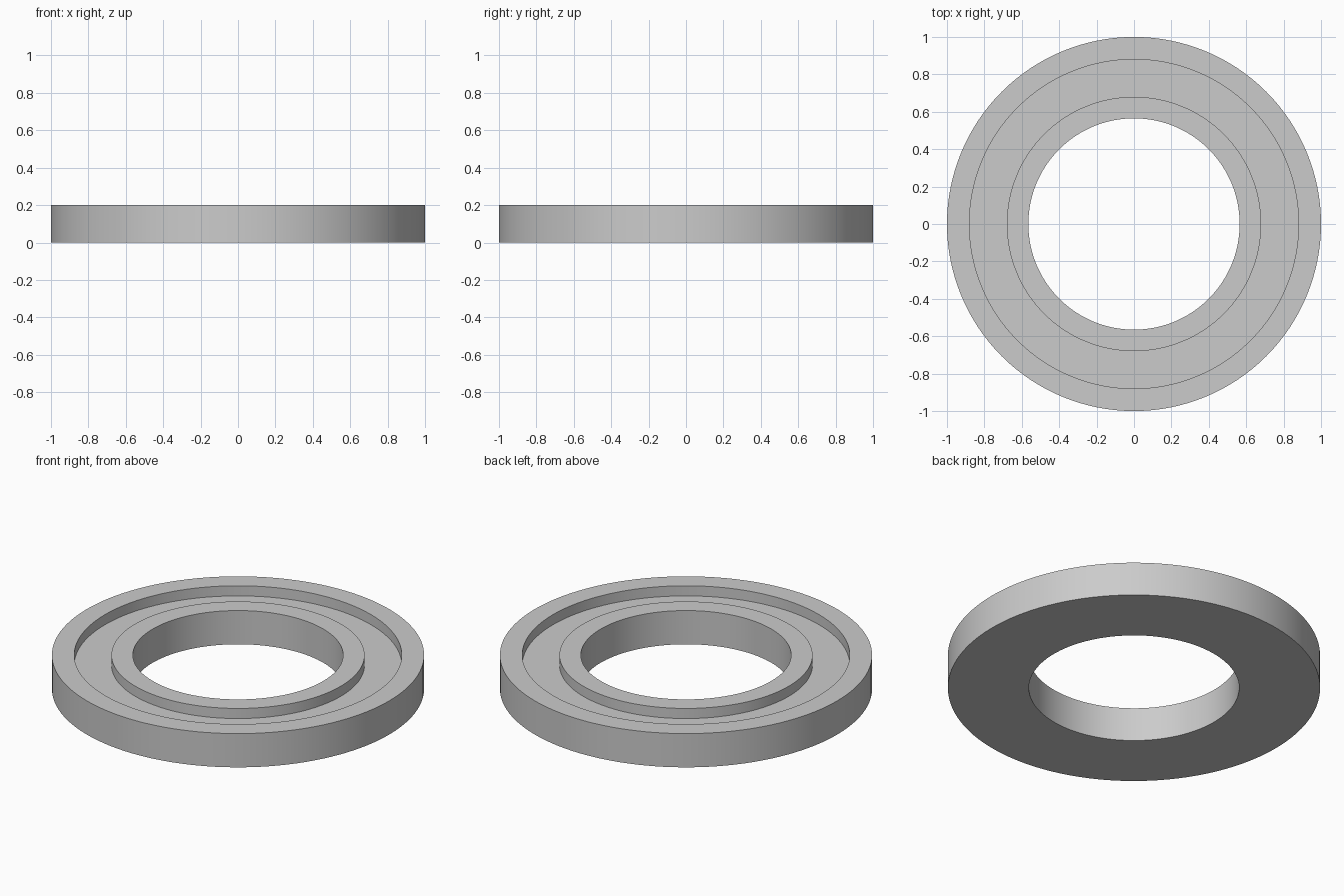
import bpy, bmesh, math

if "Cube" in bpy.data.objects:
    bpy.data.objects.remove(bpy.data.objects["Cube"])

SEGMENTS = 128

# Single plain grey
grey = bpy.data.materials.new("plain_grey")
grey.diffuse_color = (0.6, 0.6, 0.6, 1.0)
grey.use_nodes = True
grey.node_tree.nodes["Principled BSDF"].inputs["Base Color"].default_value = grey.diffuse_color

# Closed cross-section (radius, height): flat base, outer rim, groove, inner collar
profile = [(0.565, 0.0), (1.0, 0.0), (1.0, 0.2), (0.88, 0.2),
           (0.88, 0.14), (0.68, 0.14), (0.68, 0.2), (0.565, 0.2)]

bm = bmesh.new()
verts = [bm.verts.new((r, 0, z)) for r, z in profile]
edges = [bm.edges.new((verts[i], verts[(i + 1) % len(verts)])) for i in range(len(verts))]

# Revolve the cross-section into a ring
bmesh.ops.spin(bm, geom=verts + edges, cent=(0, 0, 0), axis=(0, 0, 1),
               angle=math.tau, steps=SEGMENTS, use_merge=False)
bmesh.ops.remove_doubles(bm, verts=bm.verts, dist=0.0001)
bmesh.ops.recalc_face_normals(bm, faces=bm.faces)

mesh = bpy.data.meshes.new("grooved_ring")
bm.to_mesh(mesh)
bm.free()
mesh.materials.append(grey)

ring = bpy.data.objects.new("grooved_ring", mesh)
bpy.context.collection.objects.link(ring)

# Smooth round walls, crisp rims
bpy.context.view_layer.objects.active = ring
ring.select_set(True)
bpy.ops.object.shade_smooth_by_angle(angle=math.radians(30))
